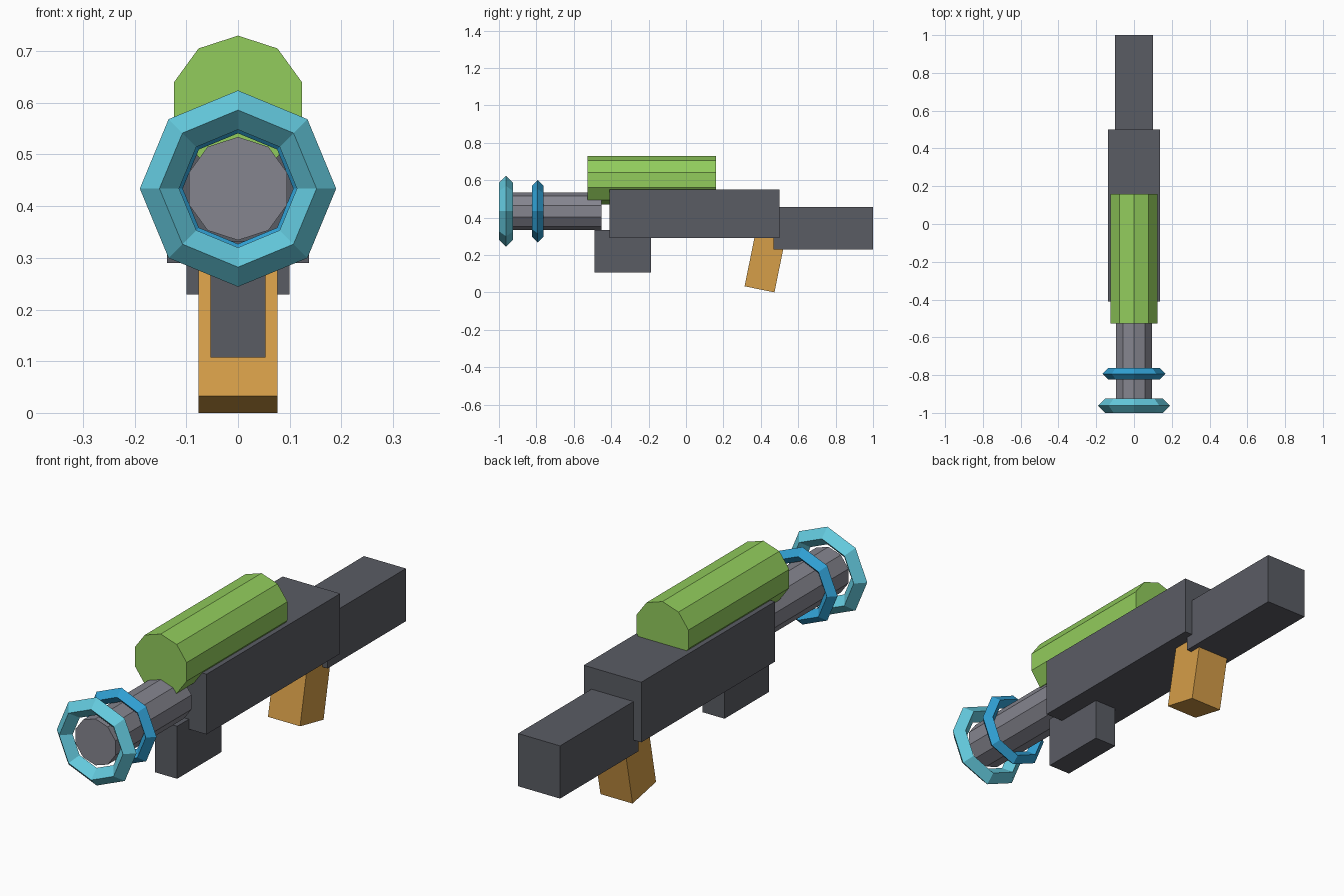
import bpy
import math

if "Cube" in bpy.data.objects:
    bpy.data.objects.remove(bpy.data.objects["Cube"])


def material(name, rgb):
    m = bpy.data.materials.new(name)
    m.diffuse_color = (*rgb, 1)
    m.use_nodes = True
    m.node_tree.nodes["Principled BSDF"].inputs["Base Color"].default_value = m.diffuse_color
    return m


DARK = material("dark_grey", (0.102, 0.107, 0.127))
GREY = material("mid_grey", (0.235, 0.235, 0.275))
GREEN = material("green", (0.287, 0.604, 0.107))
CYAN = material("light_cyan", (0.127, 0.591, 0.73))
BLUE = material("blue", (0.03, 0.352, 0.658))
ORANGE = material("orange", (0.672, 0.342, 0.065))


def finish(name, mat):
    ob = bpy.context.object
    ob.name = ob.data.name = name
    ob.data.materials.clear()
    ob.data.materials.append(mat)
    bpy.ops.object.transform_apply(location=False, rotation=True, scale=True)
    return ob


def box(name, mat, size, loc, tilt=0.0):
    bpy.ops.mesh.primitive_cube_add(size=1, location=loc, rotation=(tilt, 0, 0))
    bpy.context.object.scale = size
    return finish(name, mat)


def span_box(name, mat, half_width, y0, y1, z0, z1):
    return box(name, mat, (2 * half_width, y1 - y0, z1 - z0),
               (0, (y0 + y1) / 2, (z0 + z1) / 2))


def tube(name, mat, radius, y0, y1, z):
    # ten-sided cylinder along y with a corner pointing up
    bpy.ops.mesh.primitive_cylinder_add(vertices=10, radius=radius, depth=y1 - y0,
                                        location=(0, (y0 + y1) / 2, z),
                                        rotation=(math.pi / 2, 0, 0))
    return finish(name, mat)


def ring(name, mat, major, minor, y, z):
    # octagonal ring with a diamond cross-section
    bpy.ops.mesh.primitive_torus_add(major_segments=8, minor_segments=4,
                                     major_radius=major, minor_radius=minor,
                                     location=(0, y, z), rotation=(math.pi / 2, 0, 0))
    return finish(name, mat)


AXIS_Z = 0.434

# Body blocks
span_box("body", DARK, 0.137, -0.41, 0.5, 0.29, 0.549)
span_box("stock", DARK, 0.1, 0.467, 1.0, 0.229, 0.456)
span_box("foregrip", DARK, 0.053, -0.49, -0.187, 0.107, 0.333)

# Tilted handle
tilt = math.radians(11.5)
length, depth = 0.3, 0.163
foot = depth / 2 * math.sin(tilt)
box("handle", ORANGE, (0.153, depth, length),
    (0, 0.393 + length / 2 * math.sin(tilt), foot + length / 2 * math.cos(tilt)), -tilt)

# Barrel, scope and rings
tube("barrel", GREY, 0.1, -0.97, -0.452, AXIS_Z)
tube("scope", GREEN, 0.13, -0.526, 0.16, 0.6)
ring("muzzle_ring", CYAN, 0.152, 0.038, -0.962, AXIS_Z)
ring("barrel_ring", BLUE, 0.137, 0.03, -0.793, AXIS_Z)
